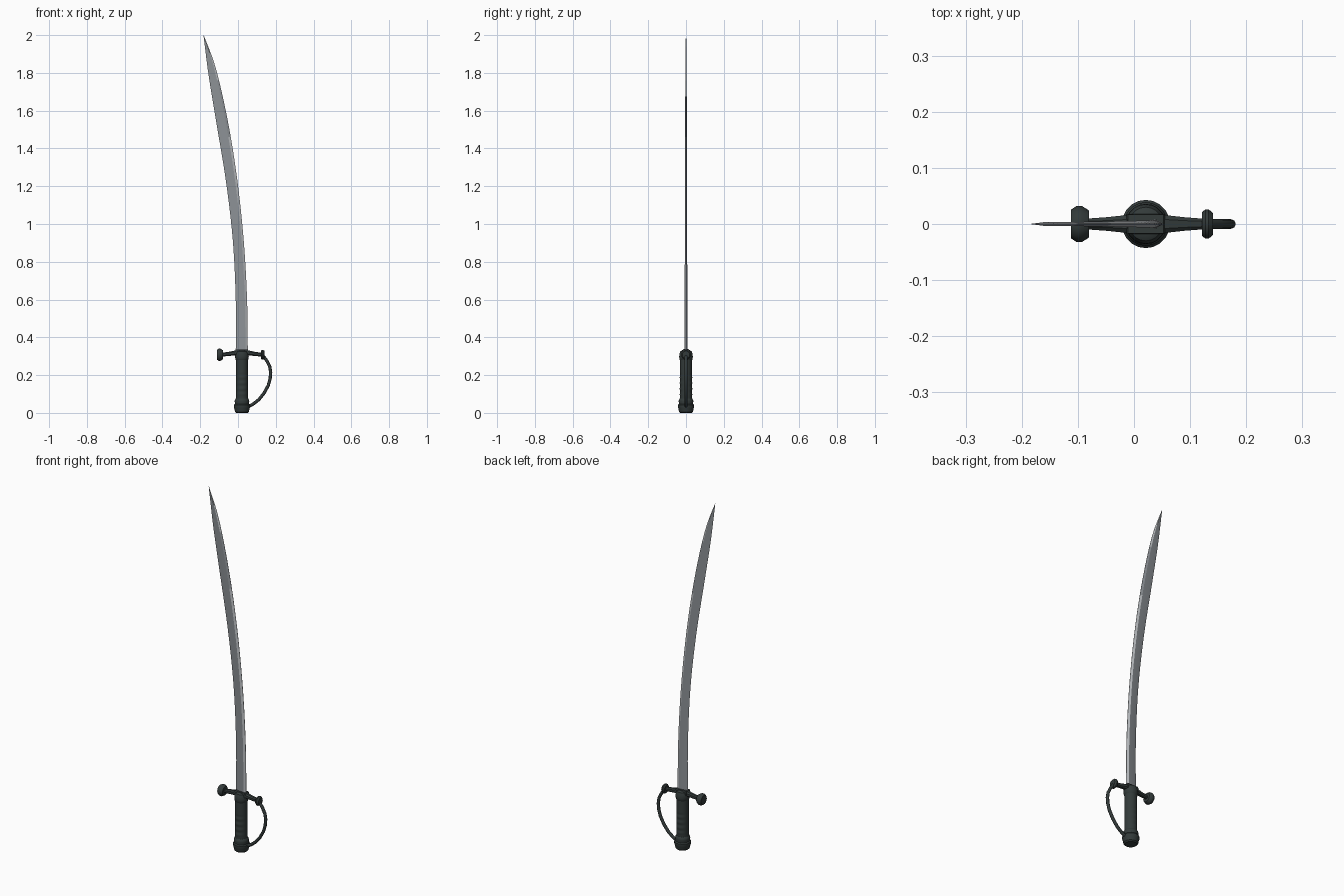
import bpy, bmesh, math
from mathutils import Vector, Matrix

if "Cube" in bpy.data.objects:
    bpy.data.objects.remove(bpy.data.objects["Cube"])

def material(name, col):
    m = bpy.data.materials.new(name)
    m.diffuse_color = (*col, 1)
    m.use_nodes = True
    m.node_tree.nodes["Principled BSDF"].inputs["Base Color"].default_value = m.diffuse_color
    return m

STEEL = material("blade steel", (0.265, 0.285, 0.305))
BRIGHT = material("bright steel", (0.48, 0.50, 0.52))
DARK = material("dark hilt", (0.033, 0.043, 0.042))

def loft(name, rings, mat, smooth=35):
    """Skin a list of equal-length point rings and cap both ends."""
    bm = bmesh.new()
    vs = [[bm.verts.new(p) for p in r] for r in rings]
    n = len(vs[0])
    for a, b in zip(vs, vs[1:]):
        for i in range(n):
            j = (i + 1) % n
            bm.faces.new((a[i], a[j], b[j], b[i]))
    bm.faces.new(vs[0][::-1])
    bm.faces.new(vs[-1])
    bmesh.ops.recalc_face_normals(bm, faces=bm.faces)
    me = bpy.data.meshes.new(name)
    bm.to_mesh(me)
    bm.free()
    me.materials.append(mat)
    ob = bpy.data.objects.new(name, me)
    bpy.context.collection.objects.link(ob)
    if smooth:
        bpy.context.view_layer.objects.active = ob
        ob.select_set(True)
        bpy.ops.object.shade_smooth_by_angle(angle=math.radians(smooth))
        ob.select_set(False)
    return ob

def lathe(name, profile, centre, mat, axis='Z', sides=20):
    """Revolve (radius, height) pairs about an axis through centre."""
    rot = Matrix.Rotation(math.pi / 2, 3, 'Y') if axis == 'X' else Matrix.Identity(3)
    rings = []
    for r, h in profile:
        rings.append([rot @ Vector((r * math.cos(2 * math.pi * k / sides),
                                    r * math.sin(2 * math.pi * k / sides), h)) + Vector(centre)
                      for k in range(sides)])
    return loft(name, rings, mat)

def lerp(table, z):
    """Smooth (Catmull-Rom) interpolation of x over z."""
    for i in range(len(table) - 1):
        (z0, x0), (z1, x1) = table[i], table[i + 1]
        if z <= z1 or i == len(table) - 2:
            t = (z - z0) / (z1 - z0)
            def slope(k):
                a, b = table[max(k - 1, 0)], table[min(k + 1, len(table) - 1)]
                return (b[1] - a[1]) / (b[0] - a[0]) * (z1 - z0)
            return ((2*t**3 - 3*t**2 + 1) * x0 + (t**3 - 2*t**2 + t) * slope(i)
                    + (3*t**2 - 2*t**3) * x1 + (t**3 - t**2) * slope(i + 1))

# Curved blade: thin edge on -x, ridge near +x with a bright bevel beyond it
edge = [(0.32, -0.012), (0.6, -0.012), (0.92, -0.028), (1.235, -0.065), (1.55, -0.117), (1.79, -0.156), (2.0, -0.183)]
spine = [(0.32, 0.052), (0.6, 0.048), (0.89, 0.032), (1.18, 0.003), (1.447, -0.036), (1.685, -0.083), (1.86, -0.128), (2.0, -0.182)]
rings = []
STEPS = 28
for s in range(STEPS + 1):
    z = 0.32 + 1.68 * s / STEPS
    a, b = lerp(edge, z), lerp(spine, z)
    w = b - a
    t = 0.0080 - 0.0050 * s / STEPS
    if s == STEPS:
        t = 0.0005
    section = [(0, 0), (0.3, 0.6), (0.8, 1.0), (1.0, 0.12)]
    pts = [(u, -v) for u, v in section] + [(u, v) for u, v in section[:0:-1]]
    rings.append([(a + u * w, v * t, z) for u, v in pts])
blade = loft("blade", rings, STEEL, 12)
blade.data.materials.append(BRIGHT)
for f in blade.data.polygons:
    if f.normal.x > 0.3 and f.normal.z < 0.9:
        f.material_index = 1

CX = 0.021
# Grip with faint wrapped ridges
grip = []
for k in range(41):
    z = 0.06 + 0.24 * k / 40
    wave = 0.0016 * math.sin((z - 0.06) / 0.03 * 2 * math.pi) if 0.09 < z < 0.21 else 0
    grip.append([(CX + 0.032 * math.cos(a), (0.032 + wave * abs(math.sin(a))) * math.sin(a), z)
                 for a in [2 * math.pi * i / 20 for i in range(20)]])
loft("grip", grip, DARK)

# Pommel and the collar under the guard
lathe("pommel", [(0.030, 0.0), (0.037, 0.006), (0.040, 0.022), (0.043, 0.030), (0.043, 0.042),
                 (0.038, 0.048), (0.038, 0.056), (0.039, 0.062), (0.037, 0.07), (0.031, 0.078)],
      (CX, 0, 0), DARK)
lathe("collar", [(0.031, 0.278), (0.035, 0.284), (0.036, 0.298), (0.035, 0.312), (0.030, 0.326), (0.020, 0.332)],
      (CX, 0, 0), DARK)

# Crossguard: eight-sided bar tapering from the middle to both ends
bar = []
for x, hy, z, hz in [(-0.092, 0.009, 0.308, 0.010), (-0.05, 0.012, 0.312, 0.011), (-0.012, 0.016, 0.318, 0.013),
                     (0.021, 0.018, 0.319, 0.014), (0.055, 0.016, 0.318, 0.013), (0.09, 0.012, 0.312, 0.011),
                     (0.13, 0.009, 0.308, 0.010)]:
    bar.append([(x, hy * p, z + hz * q) for p, q in
                [(1, .5), (.5, 1), (-.5, 1), (-1, .5), (-1, -.5), (-.5, -1), (.5, -1), (1, -.5)]])
loft("crossguard", bar, DARK)
# Blade seat on the guard
loft("blade_seat", [[(CX + p * 0.034 * k, q * 0.018 * k, z) for p, q in [(-1, -1), (1, -1), (1, 1), (-1, 1)]]
                    for z, k in [(0.31, 1), (0.330, 1), (0.335, 0.92)]], DARK, 0)

# Chamfered disc finials at the two ends of the guard
for name, x, r, h in [("left_finial", -0.096, 0.032, 0.016), ("right_finial", 0.131, 0.026, 0.010)]:
    lathe(name, [(r * 0.5, -h), (r * 0.8, -h), (r, -h * 0.4), (r, h * 0.2), (r * 0.75, h), (r * 0.5, h)],
          (x, 0, 0.308), DARK, 'X', 16)

# Knuckle bow from the right finial down to the pommel
path = [(0.305, 0.131), (0.275, 0.153), (0.245, 0.168), (0.215, 0.173), (0.18, 0.170), (0.145, 0.160),
        (0.105, 0.138), (0.07, 0.110), (0.045, 0.078), (0.03, 0.045)]
path = [Vector((x, 0, z)) for z, x in path]
bow = []
for i, p in enumerate(path):
    d = (path[min(i + 1, len(path) - 1)] - path[max(i - 1, 0)]).normalized()
    out = Vector((-d.z, 0, d.x))
    bow.append([p + out * 0.0085 * math.cos(math.pi * k / 4) + Vector((0, 0.0085 * math.sin(math.pi * k / 4), 0))
                for k in range(8)])
loft("knuckle_bow", bow, DARK, 50)
